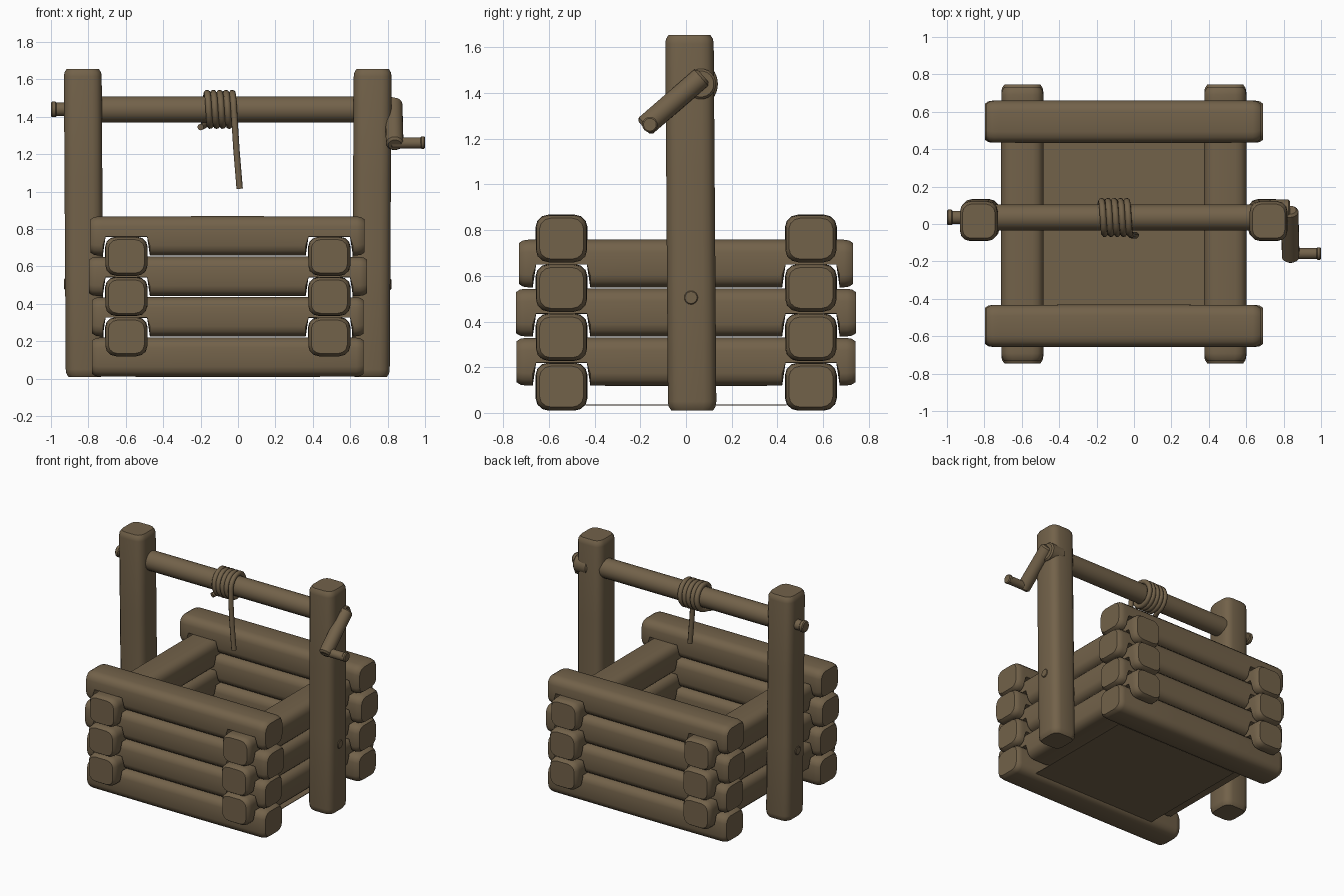
import bpy, bmesh, math
from mathutils import Vector

cube = bpy.data.objects.get("Cube")
if cube:
    bpy.data.objects.remove(cube, do_unlink=True)

wood = bpy.data.materials.new("brown wood")
wood.use_nodes = True
BROWN = (0.17, 0.122, 0.068, 1)
wood.diffuse_color = BROWN
wood.node_tree.nodes["Principled BSDF"].inputs["Base Color"].default_value = BROWN


def finish(name, bm):
    """Turn a bmesh into a shaded object."""
    bmesh.ops.recalc_face_normals(bm, faces=bm.faces)
    mesh = bpy.data.meshes.new(name)
    bm.to_mesh(mesh)
    bm.free()
    mesh.materials.append(wood)
    ob = bpy.data.objects.new(name, mesh)
    bpy.context.scene.collection.objects.link(ob)
    bpy.ops.object.select_all(action='DESELECT')
    ob.select_set(True)
    bpy.context.view_layer.objects.active = ob
    bpy.ops.object.shade_smooth_by_angle(angle=math.radians(40))


def rounded_square(corner=0.52, steps=3):
    """Unit square section with round corners."""
    pts = []
    for q in range(4):
        mid = math.radians(45 + 90 * q)
        cx, cy = (math.copysign(1 - corner, f(mid)) for f in (math.cos, math.sin))
        for i in range(steps + 1):
            a = math.radians(90 * (q + i / steps))
            pts.append((cx + corner * math.cos(a), cy + corner * math.sin(a)))
    return pts


def loft(name, rings):
    """Skin a row of equal rings and cap both ends."""
    bm = bmesh.new()
    loops = [[bm.verts.new(p) for p in ring] for ring in rings]
    n = len(loops[0])
    for a, b in zip(loops, loops[1:]):
        for i in range(n):
            bm.faces.new((a[i], a[(i + 1) % n], b[(i + 1) % n], b[i]))
    bm.faces.new(loops[0])
    bm.faces.new(loops[-1])
    finish(name, bm)


def log(name, start, end, hu, hv, u, v, notches=(), swell=0.0):
    """Chamfered log; notches are distances along it where the underside is cut to half."""
    start, end, u, v = map(Vector, (start, end, u, v))
    length = (end - start).length
    along = (end - start).normalized()
    stations = [(0, 0.86, 0), (0.018, 0.97, 0), (0.04, 1, 0)]
    for c in notches:
        stations += [(c - 0.126, 1, 0), (c - 0.111, 1, 1), (c + 0.111, 1, 1), (c + 0.126, 1, 0)]
    stations += [(length * f, 1, 0) for f in (0.35, 0.5, 0.65)]
    stations += [(length - 0.04, 1, 0), (length - 0.018, 0.97, 0), (length, 0.86, 0)]
    rings = []
    for d, s, cut in sorted(stations):
        s += swell * (1 - (2 * d / length - 1) ** 2)
        ring = []
        for a, b in rounded_square():
            b = max(b, -0.03 + 0.02 * b) if cut else b
            ring.append(start + along * d + u * (a * hu * s) + v * (b * hv * s))
        rings.append(ring)
    loft(name, rings)


def rod(name, start, end, radius, bevel=0.01, sides=20):
    """Round bar between two points with eased rims."""
    start, end = Vector(start), Vector(end)
    axis = (end - start).normalized()
    side = axis.orthogonal().normalized()
    other = axis.cross(side)
    rings = []
    for p, r in ((start, radius - bevel), (start + axis * bevel, radius),
                 (end - axis * bevel, radius), (end, radius - bevel)):
        rings.append([p + (side * math.cos(t) + other * math.sin(t)) * r
                      for t in (2 * math.pi * i / sides for i in range(sides))])
    loft(name, rings)


X, Y, Z = (1, 0, 0), (0, 1, 0), (0, 0, 1)
SIDE_X = {"right": -0.597, "left": 0.488}

# Front and back wall logs
for wall, y in (("front", -0.545), ("back", 0.547)):
    for i, (x0, x1) in enumerate(((-0.78, 0.672), (-0.78, 0.672), (-0.797, 0.69), (-0.788, 0.675))):
        z = 0.115 + i * 0.216
        cuts = [sx - x0 for sx in SIDE_X.values()] if i else []
        log(f"{wall}_log_{i + 1}", (x0, y, z), (x1, y, z), 0.112, 0.104, Y, Z, cuts, 0.015)

# Side wall logs
for wall, x in SIDE_X.items():
    for i, half in enumerate((0.742, 0.745, 0.732)):
        z = 0.224 + i * 0.215
        log(f"{wall}_side_log_{i + 1}", (x, -half, z), (x, half, z), 0.112, 0.104, X, Z,
            (half - 0.545, half + 0.547), 0.015)

# Floor panel, low between the bottom logs
bm = bmesh.new()
bmesh.ops.create_cube(bm, size=1)
for vert in bm.verts:
    vert.co = Vector((-0.01 + vert.co.x * 1.03, vert.co.y * 0.88, 0.035 + vert.co.z * 0.004))
finish("floor_panel", bm)

# Uprights with their pegs
log("right_post", (-0.82, 0.027, 0.01), (-0.83, 0.015, 1.655), 0.101, 0.106, X, Y)
log("left_post", (0.71, 0.027, 0.01), (0.72, 0.015, 1.655), 0.101, 0.106, X, Y)
rod("right_post_peg", (-0.93, 0.022, 0.505), (-0.85, 0.022, 0.505), 0.03, 0.004)
rod("left_post_peg", (0.74, 0.022, 0.505), (0.82, 0.022, 0.505), 0.03, 0.004)

# Winding axle
AXLE_Y, AXLE_Z = 0.035, 1.44
rod("axle", (-0.76, AXLE_Y, AXLE_Z), (0.66, AXLE_Y, AXLE_Z), 0.07)
rod("axle_end", (-0.985, AXLE_Y, AXLE_Z), (-0.85, AXLE_Y, AXLE_Z), 0.036, 0.004)
rod("axle_end_rim", (-1.0, AXLE_Y, AXLE_Z), (-0.97, AXLE_Y, AXLE_Z), 0.042, 0.006)
rod("axle_hub", (0.72, 0.065, AXLE_Z), (0.835, 0.065, AXLE_Z), 0.067)

# Crank
rod("crank_arm", (0.832, 0.075, 1.475), (0.838, -0.185, 1.25), 0.047, 0.012)
rod("crank_grip", (0.82, -0.158, 1.26), (0.985, -0.158, 1.26), 0.03, 0.004)
rod("crank_grip_rim", (0.975, -0.158, 1.262), (1.0, -0.158, 1.262), 0.034, 0.006)

# Rope: coil around the axle with a hanging end
TURNS, PER_TURN, COIL = 4.75, 24, 0.087
path = [(-0.2, -0.015, 1.345)]
steps = int(TURNS * PER_TURN)
for i in range(steps + 1):
    a = 2 * math.pi * TURNS * i / steps
    path.append((-0.182 + 0.16 * i / steps,
                 AXLE_Y + COIL * math.sin(a), AXLE_Z - COIL * math.cos(a)))
path += [(-0.017, -0.058, 1.36), (-0.008, -0.06, 1.22), (0.009, -0.06, 1.015)]
curve = bpy.data.curves.new("rope", 'CURVE')
curve.dimensions = '3D'
curve.bevel_depth = 0.018
curve.bevel_resolution = 2
curve.use_fill_caps = True
spline = curve.splines.new('POLY')
spline.points.add(len(path) - 1)
for point, co in zip(spline.points, path):
    point.co = (*co, 1)
spline.use_smooth = True
curve.materials.append(wood)
rope = bpy.data.objects.new("rope", curve)
bpy.context.scene.collection.objects.link(rope)
